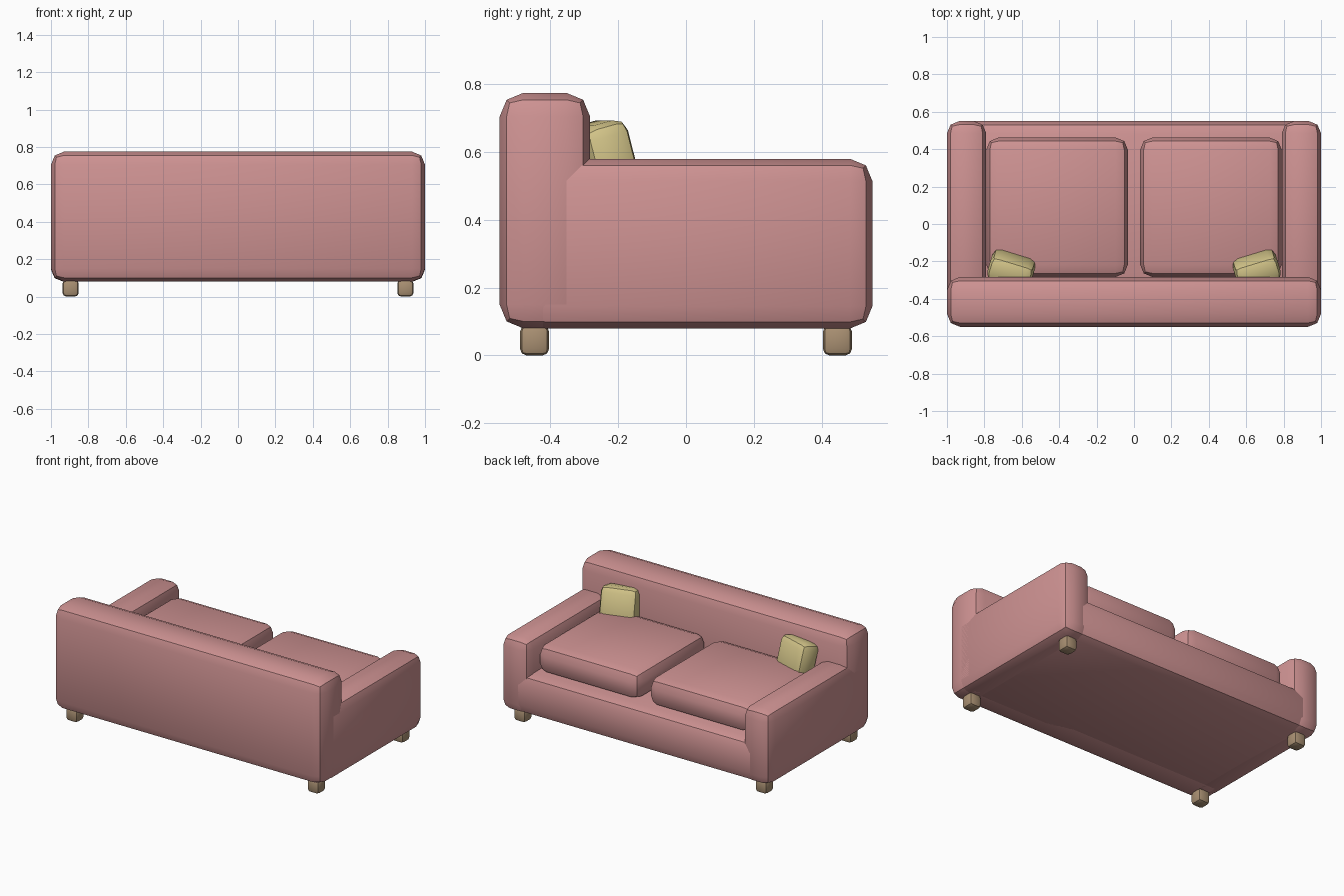
import bpy
from math import radians

if "Cube" in bpy.data.objects:
    bpy.data.objects.remove(bpy.data.objects["Cube"])


def material(name, rgb):
    m = bpy.data.materials.new(name)
    m.diffuse_color = (*rgb, 1)
    m.use_nodes = True
    m.node_tree.nodes["Principled BSDF"].inputs["Base Color"].default_value = m.diffuse_color
    return m


FABRIC = material("rose_fabric", (0.62, 0.29, 0.29))
CREAM = material("cream_fabric", (0.68, 0.58, 0.26))
WOOD = material("wood", (0.40, 0.28, 0.17))


def soft_box(name, lo, hi, bevel, mat, rot=(0, 0, 0)):
    """Box between two corners with two-step rounded edges."""
    centre = [(a + b) / 2 for a, b in zip(lo, hi)]
    bpy.ops.mesh.primitive_cube_add(size=1, location=centre)
    ob = bpy.context.object
    ob.name = name
    ob.scale = [b - a for a, b in zip(lo, hi)]
    bpy.ops.object.transform_apply(location=False, rotation=False, scale=True)
    ob.rotation_euler = rot
    mod = ob.modifiers.new("rounded_edges", 'BEVEL')
    mod.width = bevel
    mod.segments = 2
    bpy.ops.object.modifier_apply(modifier=mod.name)
    bpy.ops.object.shade_smooth_by_angle(angle=radians(30))
    ob.data.materials.append(mat)
    return ob


# Seat base and backrest
soft_box("seat_base", (-0.93, -0.47, 0.08), (0.93, 0.55, 0.355), 0.07, FABRIC)
soft_box("backrest", (-1, -0.55, 0.08), (1, -0.283, 0.775), 0.07, FABRIC)

for side, s in (("left", -1), ("right", 1)):
    # Arms, running back into the backrest
    xs = sorted((s * 0.79, s * 1.0))
    soft_box(side + "_arm", (xs[0], -0.48, 0.08), (xs[1], 0.55, 0.58), 0.065, FABRIC)

    # Seat cushions
    xs = sorted((s * 0.033, s * 0.79))
    soft_box(side + "_seat_cushion", (xs[0], -0.283, 0.345), (xs[1], 0.462, 0.535), 0.065, FABRIC)

    # Throw pillows, leaning on the back and turned inward
    cx, cy, cz = s * 0.655, -0.24, 0.57
    soft_box(side + "_pillow", (cx - 0.12, cy - 0.07, cz - 0.12),
             (cx + 0.12, cy + 0.07, cz + 0.12), 0.04, CREAM,
             (radians(15), 0, radians(17 * s)))

    # Feet
    for end, e in (("front", -1), ("rear", 1)):
        x, y = s * 0.895, e * 0.447
        soft_box(f"{end}_{side}_foot", (x - 0.043, y - 0.043, 0),
                 (x + 0.043, y + 0.043, 0.09), 0.02, WOOD)
